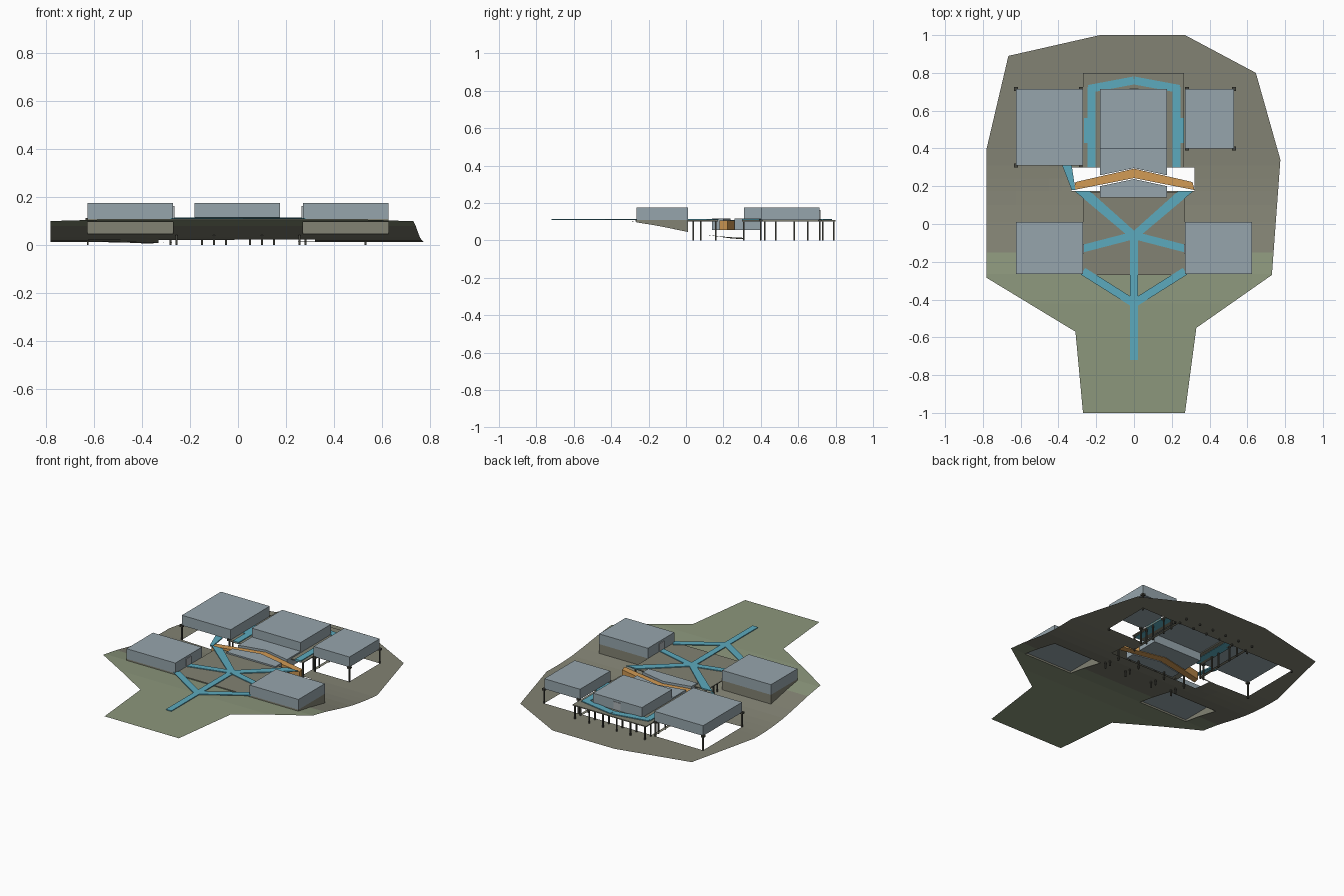
import bpy, bmesh, math
from mathutils import Vector

if "Cube" in bpy.data.objects:
    bpy.data.objects.remove(bpy.data.objects["Cube"])

def mat(name, srgb):
    m = bpy.data.materials.new(name)
    m.diffuse_color = [((c / 255 + 0.055) / 1.055) ** 2.4 for c in srgb] + [1]
    m.use_nodes = True
    m.node_tree.nodes["Principled BSDF"].inputs["Base Color"].default_value = m.diffuse_color
    return m

GRAY = mat("pavilion_gray", (150, 165, 172))
DOOR = mat("door_gray", (172, 178, 182))
BROWN = mat("earth_brown", (130, 130, 115))
GREEN = mat("grass_green", (140, 151, 124))
TEAL = mat("path_teal", (92, 170, 190))
AMBER = mat("ramp_amber", (210, 155, 85))
DARK = mat("post_dark", (70, 70, 62))

def finish(bm, name, *mats):
    me = bpy.data.meshes.new(name)
    bm.to_mesh(me)
    bm.free()
    ob = bpy.data.objects.new(name, me)
    for m in mats:
        me.materials.append(m)
    bpy.context.collection.objects.link(ob)
    return ob

def prism(name, pts, z0, z1, m):
    """Extrude a flat outline between two heights."""
    bm = bmesh.new()
    f = bm.faces.new([bm.verts.new((x, y, z0)) for x, y in pts])
    top = bmesh.ops.extrude_face_region(bm, geom=[f])["geom"]
    for v in top:
        if isinstance(v, bmesh.types.BMVert):
            v.co.z = z1
    bmesh.ops.recalc_face_normals(bm, faces=bm.faces)
    return finish(bm, name, m)

def box(name, x0, x1, y0, y1, z0, z1, m):
    return prism(name, [(x0, y0), (x1, y0), (x1, y1), (x0, y1)], z0, z1, m)

def strip(name, a, b, w, z0=0.108, z1=0.113, m=TEAL):
    """Straight band of width w from a to b."""
    a, b = Vector(a), Vector(b)
    d = (b - a).normalized()
    n = Vector((-d.y, d.x)) * w / 2
    return prism(name, [a - n, b - n, b + n, a + n], z0, z1, m)

# Ground height along the slope
STEPS = [(-0.42, .106), (-0.27, .099), (-0.15, .08), (0, .049), (0.1, .031),
         (0.2, .019), (0.32, .013)]

def height(x, y):
    if y <= STEPS[0][0]:
        return STEPS[0][1]
    z = STEPS[-1][1]
    for (ya, za), (yb, zb) in zip(STEPS, STEPS[1:]):
        if ya <= y <= yb:
            z = za + (zb - za) * (y - ya) / (yb - ya)
            break
    dip = math.exp(-((x + 0.38) / 0.09) ** 2 - ((y - 0.28) / 0.09) ** 2)
    return z - 0.008 * dip

# Terrain sheet with openings below the buildings
OUTLINE = [(-.27, -1), (.27, -1), (.33, -.55), (.73, -.27), (.775, .34), (.645, .8),
           (.27, 1), (-.18, 1), (-.665, .89), (-.78, .4), (-.78, -.285), (-.31, -.57)]
HOLES = [(-.625, -.27, -.265, .01), (.27, .625, -.265, .01), (-.625, -.27, .31, .715),
         (.27, .53, .4, .715), (-.25, .25, .3, .715), (-.33, .32, .175, .3)]
bm = bmesh.new()
bm.faces.new([bm.verts.new((x, y, 0)) for x, y in OUTLINE])
xs = {v for h in HOLES for v in h[:2]} | {-.45, -.38, 0, .45}
ys = {v for h in HOLES for v in h[2:]} | {-.42, -.34, -.21, -.15, -.07, .06, .1, .24, .36}
for axis, cuts in ((0, xs), (1, ys)):
    for c in cuts:
        co, no = Vector(), Vector()
        co[axis], no[axis] = c, 1
        bmesh.ops.bisect_plane(bm, geom=bm.verts[:] + bm.edges[:] + bm.faces[:],
                               plane_co=co, plane_no=no)
gone = []
for f in bm.faces:
    c = f.calc_center_median()
    f.material_index = 1 if c.y < -0.15 else 0
    if any(a < c.x < b and d < c.y < e for a, b, d, e in HOLES):
        gone.append(f)
bmesh.ops.delete(bm, geom=gone, context="FACES")
for v in bm.verts:
    v.co.z = height(v.co.x, v.co.y)
for f in bm.faces:
    f.normal_update()
    if f.normal.z < 0:
        f.normal_flip()
finish(bm, "terrain", BROWN, GREEN)

# Front pavilions on earth skirts that follow the slope
for side, s in (("left", -1), ("right", 1)):
    x0, x1 = sorted((s * .27, s * .625))
    box(f"front_{side}_pavilion", x0, x1, -.265, .01, .108, .175, GRAY)
    bm = bmesh.new()
    n = 6
    ring = [(x0, -.265 + .275 * i / n) for i in range(n + 1)]
    ring += [(x1, .01 - .275 * i / n) for i in range(n + 1)]
    lo = [bm.verts.new((x, y, height(x, y) - .002)) for x, y in ring]
    hi = [bm.verts.new((x, y, .108)) for x, y in ring]
    for i in range(len(ring)):
        j = (i + 1) % len(ring)
        bm.faces.new((lo[j], lo[i], hi[i], hi[j]))
    bmesh.ops.recalc_face_normals(bm, faces=bm.faces)
    finish(bm, f"front_{side}_skirt", BROWN)
    xd = s * .268
    box(f"front_{side}_door", xd - .003, xd + .003, -.155, -.105, .113, .162, DOOR)

# Rear pavilions
box("rear_left_pavilion", -.625, -.27, .31, .715, .108, .175, GRAY)
box("rear_right_pavilion", .27, .53, .4, .715, .108, .175, GRAY)
box("rear_centre_pavilion", -.18, .175, .4, .715, .108, .175, GRAY)
box("rear_centre_door", -.025, .025, .714, .718, .113, .162, DOOR)

# Sunken link hall, split by the bent ramp
prism("link_hall_back", [(-.18, .258), (0, .296), (.175, .258), (.175, .4), (-.18, .4)],
      .055, .117, GRAY)
prism("link_hall_front", [(-.18, .14), (.175, .14), (.175, .2), (0, .238), (-.18, .2)],
      .055, .117, GRAY)
for s in (-1, 1):
    prism("bent_ramp", [(0, .243), (s * .32, .18), (s * .31, .222), (0, .293)],
          .055, .105, AMBER)

# Raised plaza and rear deck
box("plaza", -.27, .27, -.27, .17, .102, .108, BROWN)
box("rear_deck_back", -.27, .265, .715, .8, .102, .108, BROWN)
for x0, x1 in ((-.27, -.18), (.175, .265)):
    box("rear_deck_side", x0, x1, .3, .715, .102, .108, BROWN)

# Paths
strip("main_path", (0, -.72), (0, -.05), .04)
for s in (-1, 1):
    strip("entry_path", (0, -.42), (s * .27, -.25), .042)
    strip("cross_path", (0, -.06), (s * .27, -.13), .04)
    prism("ramp_path", [(0, -.09), (s * .315, .175), (s * .235, .175), (0, -.035)],
          .108, .1135, TEAL)
    strip("deck_side_path", (s * .226, .3), (s * .226, .725), .042, .1, .113)
    box("deck_side_landing", *sorted((s * .225, s * .265)), .43, .56, .1, .1125, TEAL)
    strip("deck_back_path", (s * .24, .715), (0, .76), .042, .1, .1135)
prism("left_link_path", [(-.38, .31), (-.33, .31), (-.31, .18), (-.33, .18)],
      .1, .108, TEAL)

# Posts, capped at the pavilion corners
def post(x, y, cap=False):
    box("post", x - .004, x + .004, y - .004, y + .004, 0, .104, DARK)
    if cap:
        box("post_cap", x - .01, x + .01, y - .01, y + .01, .1, .112, DARK)

for x, y in ((-.625, .31), (-.625, .715), (-.28, .31), (-.28, .715), (.53, .4),
             (.53, .715), (.28, .4), (.28, .715)):
    post(x, y, True)
for x in (-.255, -.15, -.05, .05, .15, .255):
    post(x, .79)
    post(x, .73)
for s in (-1, 1):
    for y in (.31, .42, .48, .58, .65):
        post(s * .255, y)
    for y in (.04, .08, .16):
        post(s * .255, y)
        post(s * .1, y)
